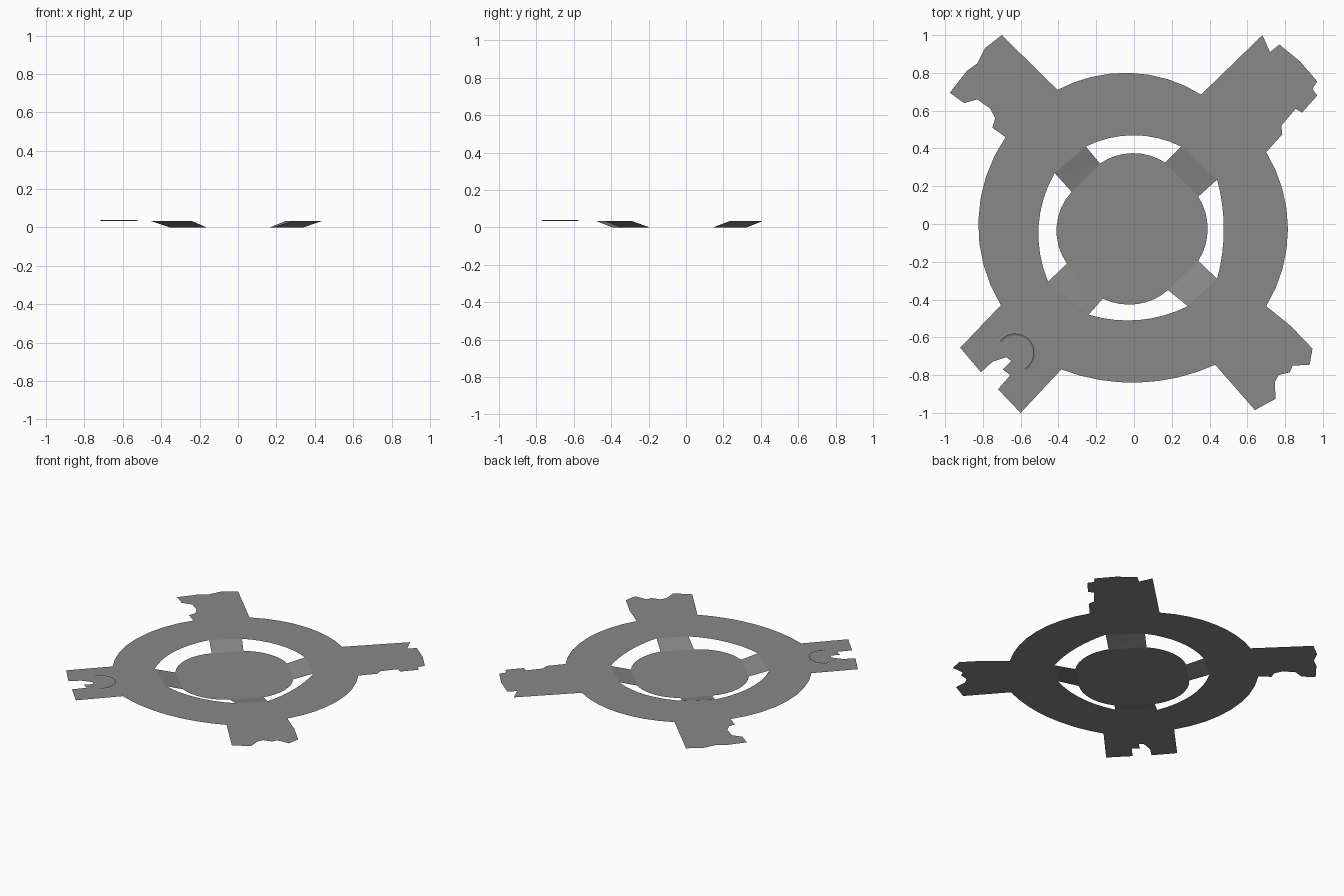
import bpy
import bmesh
import math
from mathutils import Vector

cube = bpy.data.objects.get("Cube")
if cube:
    bpy.data.objects.remove(cube, do_unlink=True)

RING_HEIGHT = 0.034
RING_CENTRE = Vector((-0.005, -0.02))
HOLE_CENTRE = Vector((-0.015, -0.02))
HUB_CENTRE = Vector((-0.01, -0.025))

grey = bpy.data.materials.new("plain grey")
grey.use_nodes = True
grey.diffuse_color = (0.25, 0.25, 0.25, 1)
grey.node_tree.nodes["Principled BSDF"].inputs["Base Color"].default_value = grey.diffuse_color


def make_sheet(name, faces):
    """Build a thin open sheet from faces given as lists of 3D points."""
    bm = bmesh.new()
    for points in faces:
        bm.faces.new([bm.verts.new(point) for point in points])
    bmesh.ops.remove_doubles(bm, verts=bm.verts, dist=0.0005)
    bm.normal_update()
    for face in bm.faces:
        if face.normal.z < 0:
            face.normal_flip()
    bmesh.ops.triangulate(bm, faces=bm.faces[:], ngon_method='EAR_CLIP')
    mesh = bpy.data.meshes.new(name)
    bm.to_mesh(mesh)
    bm.free()
    mesh.materials.append(grey)
    sheet = bpy.data.objects.new(name, mesh)
    bpy.context.collection.objects.link(sheet)
    return sheet


def lift(points, height):
    return [(point[0], point[1], height) for point in points]


def arc(start, end, centre, middle_radius, steps=8):
    """Counter-clockwise arc that meets both corners and bulges to a radius."""
    a, b = Vector(start) - centre, Vector(end) - centre
    angle = math.atan2(a.y, a.x)
    sweep = (math.atan2(b.y, b.x) - angle) % math.tau
    bulge = middle_radius - (a.length + b.length) / 2
    points = []
    for i in range(steps + 1):
        t = i / steps
        radius = a.length + (b.length - a.length) * t + 4 * t * (1 - t) * bulge
        turn = angle + sweep * t
        points.append(centre + radius * Vector((math.cos(turn), math.sin(turn))))
    return points


# Each arm runs counter-clockwise: torn outer edge, ring hole corners, hub corners
arms = [
    dict(name="back_left_arm",
         edge=[(.7, .38), (.785, .475), (.78, .52), (.855, .61), (.89, .59),
               (.97, .68), (.945, .715), (.97, .755), (.88, .86), (.77, .95),
               (.72, .91), (.68, 1), (.355, .685)],
         hole=[(.44, .235), (.25, .41)],
         hub=[(.34, .145), (.165, .325)]),
    dict(name="back_right_arm",
         edge=[(-.405, .71), (-.7, 1), (-.79, .93), (-.83, .85), (-.885, .81),
               (-.975, .695), (-.9, .64), (-.83, .66), (-.76, .61),
               (-.735, .56), (-.75, .51), (-.68, .46)],
         hole=[(-.255, .41), (-.42, .27)],
         hub=[(-.18, .32), (-.33, .17)]),
    dict(name="front_right_arm",
         edge=[(-.705, -.43), (-.92, -.655), (-.81, -.785), (-.75, -.73),
               (-.675, -.705), (-.65, -.725), (-.695, -.77), (-.655, -.8),
               (-.72, -.875), (-.6, -1), (-.385, -.77)],
         hole=[(-.455, -.305), (-.24, -.48)],
         hub=[(-.355, -.21), (-.165, -.395)]),
    dict(name="front_left_arm",
         edge=[(.43, -.745), (.64, -.985), (.75, -.925), (.745, -.84),
               (.765, -.8), (.825, -.785), (.84, -.75), (.93, -.745),
               (.945, -.66), (.83, -.54), (.7, -.435)],
         hole=[(.285, -.435), (.44, -.29)],
         hub=[(.18, -.35), (.34, -.195)]),
]

ring_faces = []
hub_outline = []
for arm, following in zip(arms, arms[1:] + arms[:1]):
    # Flat arm, crossing the ring from its hole to the torn tip
    make_sheet(arm["name"], [lift(arm["edge"] + arm["hole"][::-1], RING_HEIGHT)])

    # Sloping spoke down to the hub
    make_sheet(arm["name"].replace("arm", "spoke"),
               [lift(arm["hole"], RING_HEIGHT) + lift(arm["hub"][::-1], 0)])

    # Ring quarter between this arm and the next
    outer = arc(arm["edge"][-1], following["edge"][0], RING_CENTRE, 0.82)
    inner = arc(arm["hole"][-1], following["hole"][0], HOLE_CENTRE, 0.49)
    for i in range(len(outer) - 1):
        ring_faces.append(lift([outer[i], outer[i + 1], inner[i + 1], inner[i]], RING_HEIGHT))

    # Rounded part of the hub between two spokes
    hub_outline += arc(arm["hub"][-1], following["hub"][0], HUB_CENTRE, 0.4)

make_sheet("ring", ring_faces)

# Hub disc as a fan around its middle
hub_faces = []
for start, end in zip(hub_outline, hub_outline[1:] + hub_outline[:1]):
    hub_faces.append(lift([HUB_CENTRE, start, end], 0))
make_sheet("hub", hub_faces)

# Shallow curved ridge beside the notch of the front right arm
ridge_centre = Vector((-0.63, -0.68))
ridge_faces = []
rails = []
for radius, rise in ((0.09, 0), (0.1, 0.004), (0.11, 0)):
    rail = []
    for i in range(13):
        turn = math.radians(-60 + 17 * i)
        point = ridge_centre + radius * Vector((math.cos(turn), math.sin(turn)))
        rail.append((point.x, point.y, RING_HEIGHT + 0.0005 + rise))
    rails.append(rail)
for low, high in zip(rails, rails[1:]):
    for i in range(len(low) - 1):
        ridge_faces.append([low[i], high[i], high[i + 1], low[i + 1]])
make_sheet("notch_ridge", ridge_faces)
